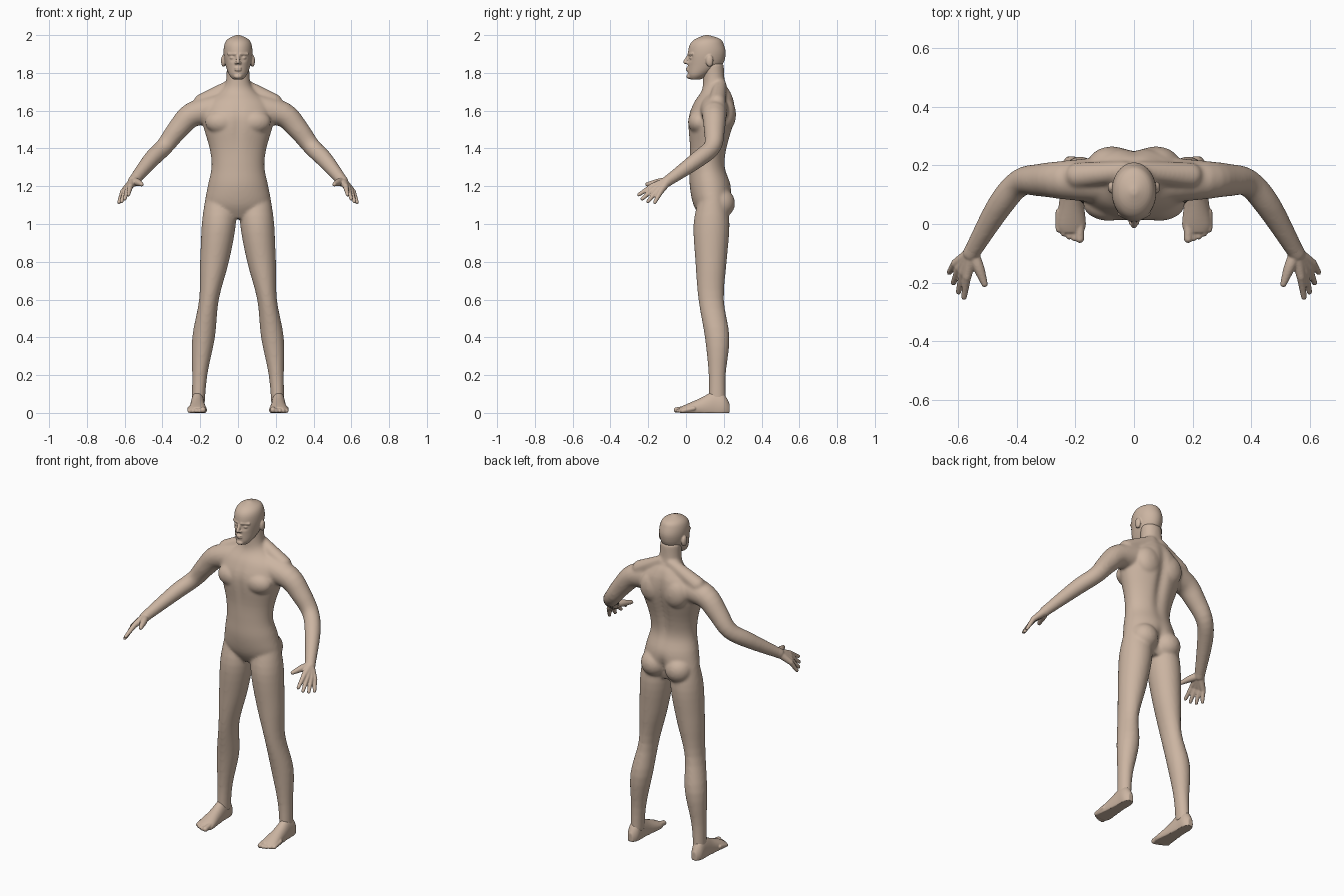
import bpy, bmesh, math
from mathutils import Vector, Matrix

default_cube = bpy.data.objects.get("Cube")
if default_cube:
    bpy.data.objects.remove(default_cube, do_unlink=True)

skin = bpy.data.materials.new("tan_skin")
skin.use_nodes = True
skin.diffuse_color = (.6, .46, .36, 1)
shader = next(node for node in skin.node_tree.nodes if node.type == 'BSDF_PRINCIPLED')
shader.inputs["Base Color"].default_value = skin.diffuse_color


def spline(rows, steps=4):
    """Interpolate rows of numbers smoothly between the given ones."""
    result = []
    last = len(rows) - 1
    for i in range(last):
        before, start, end, after = (Vector(rows[min(max(i + k, 0), last)]) for k in (-1, 0, 1, 2))
        leave, arrive = (end - before) / 2, (after - start) / 2
        for j in range(steps):
            t = j / steps
            ease = t * t * (3 - 2 * t)
            result.append(start.lerp(end, ease) + leave * t * (1 - t) ** 2 - arrive * t * t * (1 - t))
    return result + [Vector(rows[-1])]


def loft(bm, rings):
    """Skin a list of rings and cap both ends."""
    loops = [[bm.verts.new(point) for point in ring] for ring in rings]
    for lower, upper in zip(loops, loops[1:]):
        for i in range(len(lower)):
            bm.faces.new((lower[i - 1], lower[i], upper[i], upper[i - 1]))
    bm.faces.new(loops[0][::-1])
    bm.faces.new(loops[-1])


def circle(count):
    angles = [math.tau * k / count for k in range(count)]
    return [(math.cos(angle), math.sin(angle)) for angle in angles]


def stack(bm, rows, centre_line=lambda height: 0, groove=lambda x, height, side: 0):
    """Stack flat ovals, each given as height, half width, front edge and back edge."""
    rings = []
    for height, half, front, back in spline(rows):
        middle, depth = (front + back) / 2, (back - front) / 2
        ring = []
        for c, s in circle(72):
            x = half * c
            y = middle + depth * s - s * groove(x, height, s)
            ring.append((centre_line(height) + x, y, height))
        rings.append(ring)
    loft(bm, rings)


def blob(bm, centre, size):
    matrix = Matrix.Translation(centre) @ Matrix.Diagonal((*size, 1))
    bmesh.ops.create_icosphere(bm, subdivisions=3, radius=1, matrix=matrix)


def tube(bm, *rows):
    """Sweep a round limb through rows of x, y, z and radius, with rounded ends."""
    path = spline(rows)
    centres = [row.xyz for row in path]
    rings = []
    for i, row in enumerate(path):
        ahead = centres[min(i + 1, len(path) - 1)]
        behind = centres[max(i - 1, 0)]
        direction = (ahead - behind).normalized()
        across = direction.cross(Vector((.3, .9, .2))).normalized()
        up = direction.cross(across)
        rings.append([row.xyz + row.w * (across * c + up * s) for c, s in circle(24)])
    loft(bm, rings)
    for row in (path[0], path[-1]):
        blob(bm, row.xyz, [row.w] * 3)


def mirror(bm):
    """Copy everything built so far to the other side."""
    copy = bmesh.ops.duplicate(bm, geom=bm.verts[:] + bm.edges[:] + bm.faces[:])
    for item in copy["geom"]:
        if isinstance(item, bmesh.types.BMVert):
            item.co.x *= -1


def finish(bm, name, voxel, smoothing):
    """Fuse the overlapping forms into one smooth skin."""
    bmesh.ops.recalc_face_normals(bm, faces=bm.faces)
    mesh = bpy.data.meshes.new(name)
    bm.to_mesh(mesh)
    bm.free()
    mesh.materials.append(skin)
    part = bpy.data.objects.new(name, mesh)
    bpy.context.collection.objects.link(part)
    fuse = part.modifiers.new("fuse", 'REMESH')
    fuse.mode = 'VOXEL'
    fuse.voxel_size = voxel
    fuse.use_smooth_shade = True
    relax = part.modifiers.new("relax", 'SMOOTH')
    relax.factor = .5
    relax.iterations = smoothing


def bump(value, centre, width):
    return math.exp(-((value - centre) / width) ** 2)


def leg_line(height):
    return .15 + .06 * math.cos(math.pi * height / 1.25)


def torso_groove(x, height, side):
    """Hollow the spine, the cleft of the seat and the breastbone."""
    if side > 0:
        return bump(x, 0, .03) * (.02 * bump(height, 1.5, .2) + .03 * bump(height, 1.1, .06))
    return .008 * bump(x, 0, .02) * bump(height, 1.52, .1)


def eye_sockets(x, height, side):
    if side > 0:
        return 0
    return .014 * bump(abs(x), .03, .015) * bump(height, 1.88, .012)


# Legs
body = bmesh.new()
stack(body, [(1.14, .08, .07, .21), (1, .09, .04, .23), (.8, .076, .05, .215), (.6, .052, .066, .2),
             (.4, .06, .1, .23), (.2, .04, .12, .21), (.05, .034, .12, .21)], leg_line)

# Seat, chest and shoulder blades
blob(body, (.08, .18, 1.11), (.08, .08, .08))
blob(body, (.085, .07, 1.54), (.09, .06, .065))
blob(body, (.075, .21, 1.58), (.08, .055, .09))

# Neck slope and arms
tube(body, (.03, .18, 1.735, .035), (.19, .165, 1.645, .045))
tube(body, (.1, .15, 1.61, .08), (.24, .15, 1.58, .066), (.32, .15, 1.5, .056), (.39, .14, 1.41, .047),
     (.46, .06, 1.34, .044), (.555, -.1, 1.225, .029))
mirror(body)

# Torso and neck
stack(body, [(1.03, .1, .08, .2), (1.1, .17, .04, .24), (1.2, .16, .02, .24), (1.3, .14, .02, .21),
             (1.4, .15, .02, .22), (1.55, .19, .01, .26), (1.64, .17, .04, .26), (1.7, .1, .08, .24),
             (1.75, .065, .09, .21), (1.85, .06, .09, .2)], groove=torso_groove)
finish(body, "body", .008, 8)

# Nostrils, eyes, brows and ears
head = bmesh.new()
blob(head, (.011, .006, 1.853), (.008, .01, .007))
blob(head, (.03, .03, 1.88), (.014, .012, .009))
tube(head, (.012, .014, 1.9, .007), (.05, .034, 1.9, .007))
blob(head, (.077, .125, 1.864), (.013, .02, .032))
mirror(head)

# Skull, nose, lips and chin
stack(head, [(1.766, .026, .02, .08), (1.79, .047, .01, .12), (1.84, .066, .01, .19), (1.9, .076, .01, .21),
             (1.95, .072, .02, .2), (1.98, .053, .05, .18), (2, .01, .1, .12)], groove=eye_sockets)
tube(head, (0, .016, 1.893, .008), (0, -.004, 1.858, .011))
for height in (1.815, 1.825):
    blob(head, (0, .008, height), (.02, .009, .005))
blob(head, (0, .018, 1.781), (.022, .016, .013))
finish(head, "head", .004, 3)


def build_hand(hand):
    """Build the palm bones and fingers from index to little finger, then the thumb."""
    wrist = Vector((.555, -.1, 1.225))
    for i in range(4):
        share = i / 3
        knuckle = Vector((.57, -.18, 1.2)).lerp(Vector((.61, -.135, 1.17)), share)
        tip = Vector((.58, -.25, 1.155)).lerp(Vector((.63, -.165, 1.115)), share)
        tip += (tip - knuckle) * .2 * math.sin(math.pi * share)
        tube(hand, (*wrist, .024), (*knuckle, .015))
        tube(hand, (*knuckle, .0145), (*tip, .0095))
    tube(hand, (.55, -.105, 1.225, .022), (.53, -.15, 1.22, .019), (.51, -.205, 1.21, .011))
    tube(hand, (.535, -.065, 1.25, .03), (*wrist, .029))


def build_foot(foot):
    """Build the heel and arch from upright sections flat at the sole, then five toes."""
    sections = [(.23, .016, .05), (.2, .034, .1), (.15, .036, .115), (.08, .041, .08), (0, .05, .045),
                (-.03, .04, .03)]
    rings = []
    for y, half, top in spline(sections):
        middle, rise = top / 3, top * 2 / 3
        rings.append([(.214 + half * c, y, max(middle + rise * s, 0)) for c, s in circle(48)])
    loft(foot, rings)
    for i in range(5):
        x = .185 + .018 * i
        tip = .002 * i * i - .05
        radius = .011 if i else .015
        tube(foot, (x, tip + .06, .024, radius), (x, tip, radius, radius))


# Hands and feet on both sides
for side, label in ((1, "left"), (-1, "right")):
    for build, part_name in ((build_hand, "hand"), (build_foot, "foot")):
        shape = bmesh.new()
        build(shape)
        for vert in shape.verts:
            vert.co.x *= side
        finish(shape, label + "_" + part_name, .004, 3)
